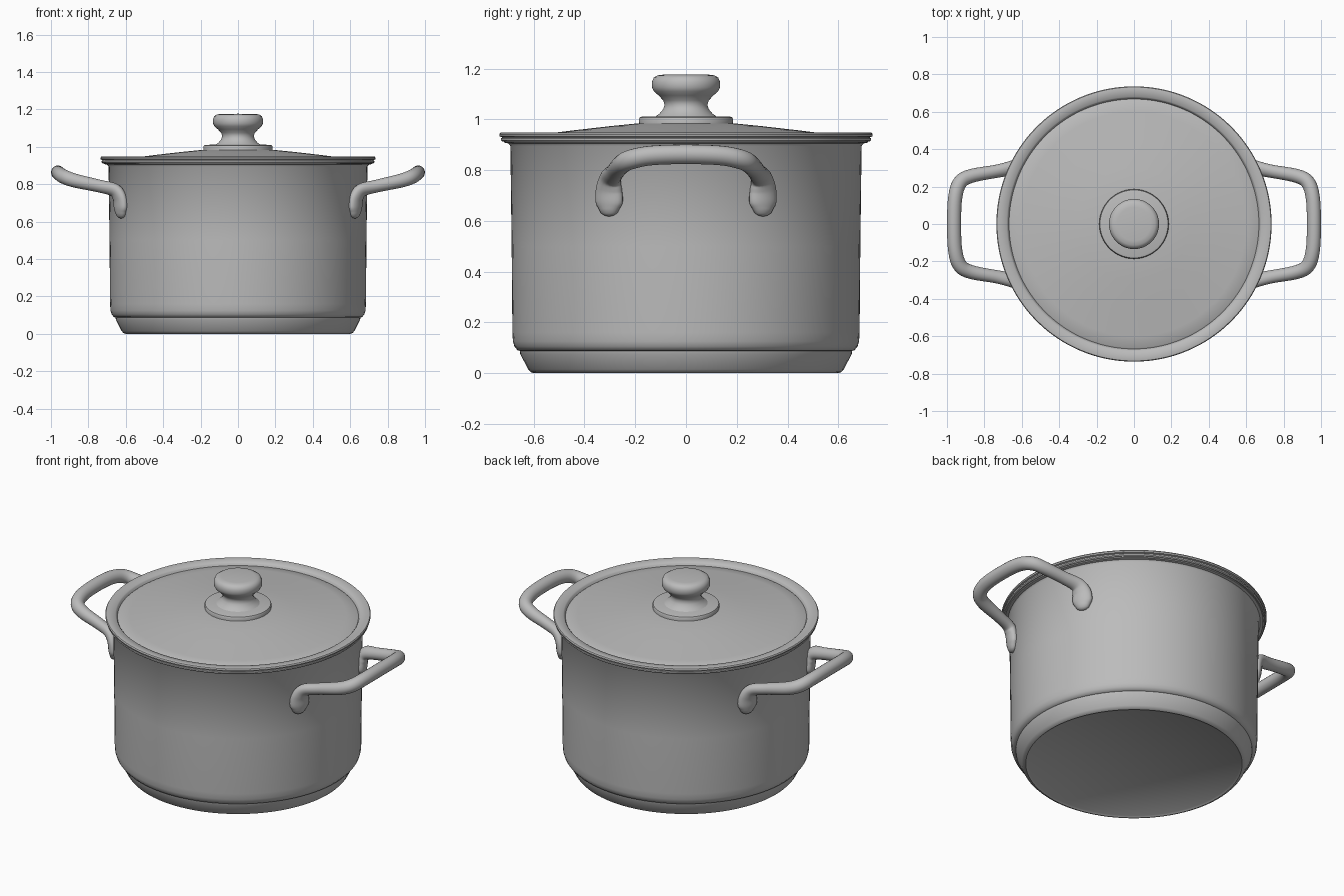
import bpy, bmesh, math
from mathutils import Vector

cube = bpy.data.objects.get("Cube")
if cube:
    bpy.data.objects.remove(cube, do_unlink=True)

steel = bpy.data.materials.new("brushed grey steel")
steel.use_nodes = True
GREY = (0.5, 0.5, 0.5, 1)
steel.diffuse_color = GREY
steel.node_tree.nodes["Principled BSDF"].inputs["Base Color"].default_value = GREY


def finish(bm, name, angle=40):
    bmesh.ops.recalc_face_normals(bm, faces=bm.faces)
    mesh = bpy.data.meshes.new(name)
    bm.to_mesh(mesh)
    bm.free()
    mesh.materials.append(steel)
    obj = bpy.data.objects.new(name, mesh)
    bpy.context.collection.objects.link(obj)
    bpy.ops.object.select_all(action='DESELECT')
    obj.select_set(True)
    bpy.context.view_layer.objects.active = obj
    bpy.ops.object.shade_smooth_by_angle(angle=math.radians(angle))
    return obj


def lathe(name, profile, sides=96):
    """Spin (radius, height) points around z; radius 0 ends close at a pole."""
    bm = bmesh.new()
    verts = [bm.verts.new((r, 0, z)) for r, z in profile]
    edges = [bm.edges.new(pair) for pair in zip(verts, verts[1:])]
    bmesh.ops.spin(bm, geom=verts + edges, cent=(0, 0, 0), axis=(0, 0, 1),
                   angle=math.tau, steps=sides, use_merge=True)
    bmesh.ops.remove_doubles(bm, verts=bm.verts, dist=0.0005)
    return finish(bm, name)


def spline(points, steps=6):
    """Catmull-Rom through points, ending symmetrically across y = 0."""
    first, last = points[0] * 2 - points[1], points[-2].copy()
    last[1] = -last[1]
    p = [first] + points + [last]
    out = []
    for a, b, c, d in zip(p, p[1:], p[2:], p[3:]):
        for i in range(steps):
            t = i / steps
            out.append(0.5 * (2 * b + (c - a) * t + (2 * a - 5 * b + 4 * c - d) * t**2
                              + (3 * b - a - 3 * c + d) * t**3))
    return out + [points[-1]]


# Pot body: chamfered base disc, rounded lower wall, flared rim, inner wall
lathe("pot_body", [
    (0, 0.008), (0.59, 0.008), (0.6, 0), (0.612, 0.004), (0.622, 0.015),
    (0.653, 0.075), (0.655, 0.088), (0.664, 0.09), (0.676, 0.105),
    (0.682, 0.125), (0.684, 0.16), (0.687, 0.5), (0.692, 0.895),
    (0.7, 0.905), (0.716, 0.908), (0.718, 0.918), (0.69, 0.92),
    (0.675, 0.905), (0.665, 0.14), (0.63, 0.1), (0, 0.1)])

# Lid: overhanging rim, shallow groove, low dome
lathe("lid", [
    (0, 0.915), (0.7, 0.916), (0.724, 0.912), (0.729, 0.917), (0.729, 0.925),
    (0.723, 0.929), (0.734, 0.932), (0.736, 0.94), (0.732, 0.947),
    (0.72, 0.949), (0.68, 0.944), (0.674, 0.938), (0.668, 0.926),
    (0.662, 0.93), (0.6, 0.937), (0.44, 0.957), (0.3, 0.973),
    (0.19, 0.984), (0, 0.988)], 128)

# Knob seat and knob
lathe("knob_seat", [(0, 0.97), (0.183, 0.97), (0.186, 1.0), (0.182, 1.008),
                    (0.172, 1.011), (0, 1.013)], 64)
lathe("knob", [
    (0, 1.005), (0.125, 1.008), (0.105, 1.022), (0.09, 1.04), (0.084, 1.058),
    (0.09, 1.075), (0.108, 1.094), (0.126, 1.11), (0.134, 1.126),
    (0.134, 1.148), (0.127, 1.164), (0.113, 1.173), (0.09, 1.176),
    (0, 1.177)], 64)

# Handles: swept half path (x, y, z, half width, half thickness), mirrored
path = [Vector(p) for p in (
    (0.625, 0.303, 0.645, 0.043, 0.026), (0.627, 0.303, 0.675, 0.058, 0.03),
    (0.632, 0.303, 0.725, 0.055, 0.032), (0.66, 0.297, 0.768, 0.043, 0.033),
    (0.74, 0.281, 0.79, 0.036, 0.033), (0.87, 0.257, 0.819, 0.037, 0.037),
    (0.93, 0.222, 0.84, 0.039, 0.038), (0.956, 0.14, 0.857, 0.039, 0.037),
    (0.962, 0, 0.862, 0.039, 0.037))]
rows = spline(path)
# rounded tip of the foot
tip = rows[0]
tips = []
for drop, scale in ((0.027, 0.15), (0.024, 0.45), (0.015, 0.8)):
    v = tip.copy()
    v[2] -= drop
    v[3] *= scale
    v[4] *= scale
    tips.append(v)
rows = tips + rows

bm = bmesh.new()
SEG = 20
side = Vector((-0.44, 0.9, 0))
rings = []
for i, row in enumerate(rows):
    centre = Vector(row[:3])
    if i == len(rows) - 1:
        tangent = Vector((0, -1, 0))
    else:
        tangent = (Vector(rows[i + 1][:3]) - Vector(rows[max(i - 1, 0)][:3])).normalized()
    side = (side - tangent * side.dot(tangent)).normalized()
    normal = tangent.cross(side)
    ring = []
    for k in range(SEG):
        a = math.tau * k / SEG
        ring.append(bm.verts.new(centre + side * (row[3] * math.cos(a))
                                 + normal * (row[4] * math.sin(a))))
    rings.append(ring)
for low, high in zip(rings, rings[1:]):
    for k in range(SEG):
        n = (k + 1) % SEG
        bm.faces.new((low[k], low[n], high[n], high[k]))
bm.faces.new(rings[0])
for v in rings[-1]:
    v.co.y = 0
handles = finish(bm, "side_handles", 60)
mirror = handles.modifiers.new("both sides", 'MIRROR')
mirror.use_axis = (True, True, False)
# an open ring can flip normals, so point them outward from the tube
if handles.data.polygons[0].normal.dot(
        handles.data.polygons[0].center - Vector(rows[0][:3])) < 0:
    handles.data.flip_normals()
